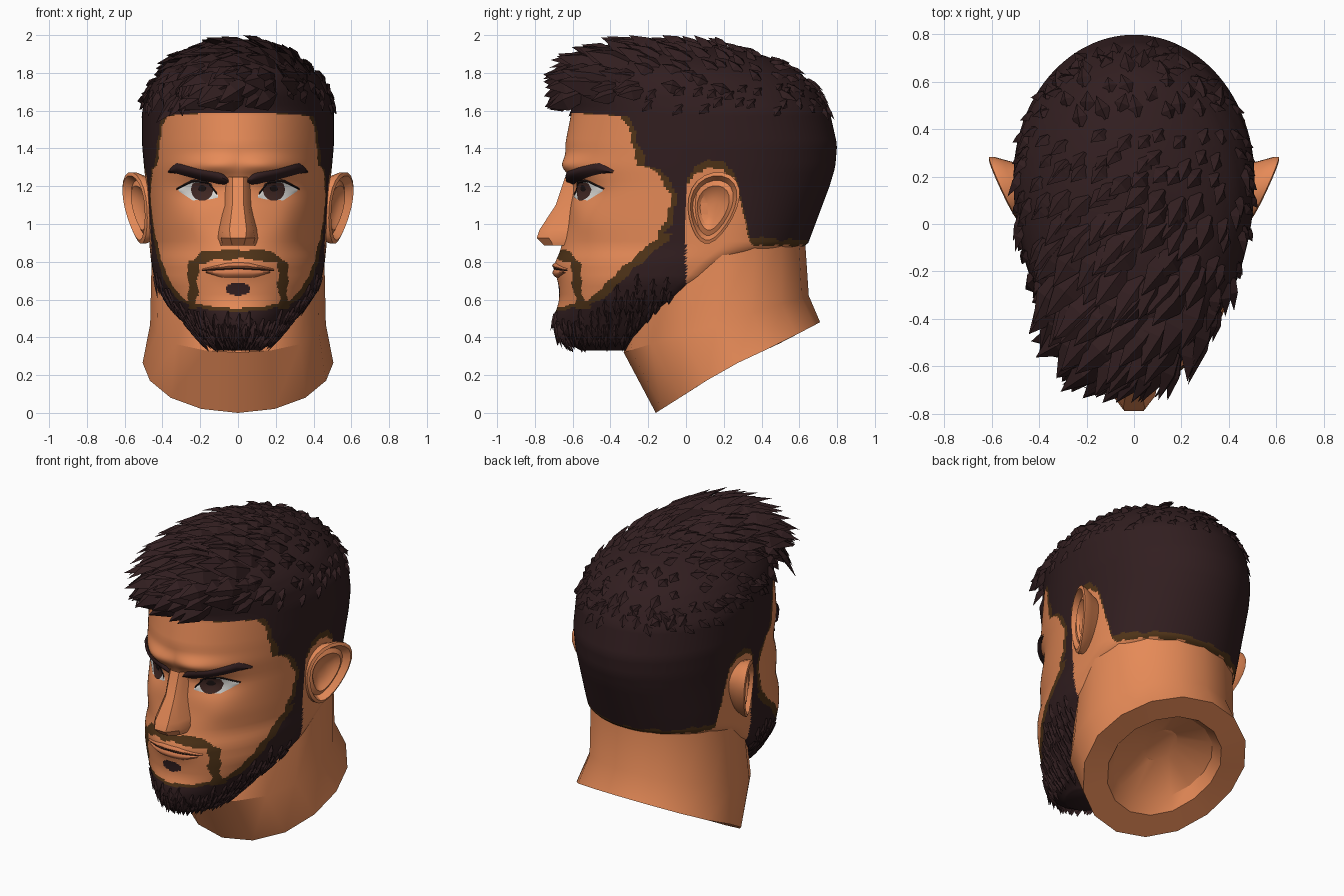
import bpy, bmesh, math, random
from mathutils import Vector
from mathutils.bvhtree import BVHTree

if "Cube" in bpy.data.objects:
    bpy.data.objects.remove(bpy.data.objects["Cube"])

random.seed(4)

def material(name, rgb):
    m = bpy.data.materials.new(name)
    m.diffuse_color = (*rgb, 1)
    m.use_nodes = True
    m.node_tree.nodes["Principled BSDF"].inputs["Base Color"].default_value = m.diffuse_color
    return m

SKIN = material("skin", (0.79, 0.255, 0.096))
HAIR = material("hair", (0.031, 0.0130, 0.0142))
STUBBLE = material("stubble", (0.080, 0.034, 0.009))
WHITE = material("eye_white", (0.75, 0.74, 0.71))
IRIS = material("iris", (0.055, 0.022, 0.018))
DARK = material("dark_line", (0.012, 0.007, 0.007))
LIP = material("lip", (0.66, 0.205, 0.082))

def make(name, bm, mats, smooth=None):
    me = bpy.data.meshes.new(name)
    bm.to_mesh(me)
    bm.free()
    for m in mats:
        me.materials.append(m)
    ob = bpy.data.objects.new(name, me)
    bpy.context.collection.objects.link(ob)
    if smooth:
        bpy.ops.object.select_all(action='DESELECT')
        bpy.context.view_layer.objects.active = ob
        ob.select_set(True)
        bpy.ops.object.shade_smooth_by_angle(angle=math.radians(smooth))
    return ob

def lerp(table, t, k=1):
    if t <= table[0][0]:
        return table[0][k]
    for a, b in zip(table, table[1:]):
        if t <= b[0]:
            return a[k] + (b[k] - a[k]) * (t - a[0]) / (b[0] - a[0])
    return table[-1][k]

def loft(rings, cap_start=True, cap_end=True):
    """Skin closed rings of points."""
    bm = bmesh.new()
    vs = [[bm.verts.new(p) for p in r] for r in rings]
    n = len(vs[0])
    for a, b in zip(vs, vs[1:]):
        for i in range(n):
            bm.faces.new((a[i], a[(i + 1) % n], b[(i + 1) % n], b[i]))
    if cap_start:
        bm.faces.new(vs[0])
    if cap_end:
        bm.faces.new(vs[-1])
    bmesh.ops.recalc_face_normals(bm, faces=bm.faces)
    return bm

# ---- head: z, front y, back y, half width, y of widest point, front exponent
HEAD = [
    (0.33, -0.54, -0.32, 0.11, -0.42, 2.0), (0.37, -0.64, -0.28, 0.19, -0.36, 2.0),
    (0.43, -0.69, -0.20, 0.245, -0.30, 2.0), (0.50, -0.70, -0.10, 0.30, -0.24, 2.0),
    (0.60, -0.67, 0.10, 0.385, -0.14, 2.1), (0.70, -0.675, 0.25, 0.44, -0.02, 2.1),
    (0.80, -0.68, 0.40, 0.46, 0.08, 2.1), (0.88, -0.66, 0.64, 0.468, 0.19, 2.1),
    (1.00, -0.63, 0.685, 0.475, 0.20, 2.2), (1.20, -0.60, 0.76, 0.487, 0.20, 2.2),
    (1.30, -0.63, 0.79, 0.497, 0.20, 2.1), (1.42, -0.64, 0.80, 0.508, 0.20, 2.0),
    (1.60, -0.605, 0.76, 0.508, 0.18, 2.0), (1.70, -0.63, 0.70, 0.48, 0.12, 2.0),
    (1.78, -0.63, 0.63, 0.43, 0.08, 2.0), (1.85, -0.57, 0.52, 0.355, 0.02, 2.0),
    (1.91, -0.43, 0.37, 0.25, -0.02, 2.0), (1.945, -0.22, 0.16, 0.10, -0.02, 2.0)]

def bump(x, z, cx, cz, sx, sz):
    return math.exp(-((abs(x) - cx) / sx) ** 2 - ((z - cz) / sz) ** 2)

CACHE = {}

def surface(a, z):
    if z not in CACHE:
        CACHE[z] = [sum(lerp(HEAD, z + d, k) for d in (-.02, 0, .02)) / 3 for k in range(1, 6)]
    yf, yb, w, yc, n = CACHE[z]
    s, c = math.sin(a), math.cos(a)
    if c <= 0:
        return Vector((w * s, yc - (yb - yc) * c, z))
    x = w * math.copysign(abs(s) ** (2 / n), s)
    y = yc + (yf - yc) * c ** (2 / n)
    y += 0.025 * bump(x, z, 0.21, 1.17, 0.11, 0.06)      # eye sockets
    y -= 0.04 * bump(x, z, 0.14, 1.31, 0.15, 0.05)       # brow ridge
    y -= 0.015 * bump(x, z, 0.27, 1.02, 0.09, 0.09)      # cheekbones
    y -= 0.018 * bump(x, z, 0.0, 0.765, 0.15, 0.06)      # mouth
    return Vector((x, y, z))

FRONT = [(.50, -.90), (.56, -.66), (.60, -.51), (.76, -.35), (.92, -.16), (1.03, -.10),
         (1.16, -.08), (1.29, -.17), (1.31, -.25), (1.51, -.31), (1.57, -.34), (1.61, -.90)]
BACK = [(0, 1.19), (.04, 1.26), (.10, 1.295), (.18, 1.295), (.25, 1.25), (.28, 1.16),
        (.34, .89), (.9, .87)]

def zone(p):
    """0 skin, 1 hair, 2 stubble."""
    x, y, z = abs(p.x), p.y, p.z
    wave = 0.006 * math.sin(40 * p.x + 55 * z) + 0.004 * math.sin(90 * y)
    if y < -0.3 and z < 0.9:
        top = 0.865 - 3 * max(0, x - 0.11) ** 2 + wave
        if (x / 0.065) ** 2 + ((z - 0.655) / 0.033) ** 2 < 1:
            return 1
        if (x < 0.265 and top - 0.055 < z < top) or (0.215 < x + wave < 0.265 and 0.55 < z < top):
            return 2
    d = y - lerp(FRONT, z) + wave
    if y > 0:
        d = min(d, z - lerp(BACK, y) + wave)
    return 0 if d < 0 else 2 if d < (0.07 if z < 0.95 and y < 0 else 0.035) else 1

SEG, ROWS = 320, 190
bm = loft([[surface(2 * math.pi * i / SEG, 0.33 + 1.615 * j / ROWS) for i in range(SEG)]
           for j in range(ROWS + 1)])
for f in bm.faces:
    f.material_index = zone(f.calc_center_median())
TREE = BVHTree.FromBMesh(bm)
make("head", bm, [SKIN, HAIR, STUBBLE], 50)

# ---- neck: slanted open collar with a hollow underside
BASE = [(-.16, 0), (.03, .12), (.2, .23), (.5, .37), (.71, .48)]

def neck_ring(cy, rx, ry, height, n=16):
    pts = []
    for i in range(n):
        a = 2 * math.pi * i / n
        y = cy - ry * math.cos(a)
        pts.append((rx * math.sin(a), y, height(y)))
    return pts

base = lambda y: lerp(BASE, y)
bm = loft([neck_ring(.24, .10, .10, lambda y: base(y) + .16),
           neck_ring(.26, .31, .26, lambda y: base(y) + .07),
           neck_ring(.275, .35, .31, base),
           neck_ring(.275, .505, .435, base),
           neck_ring(.16, .465, .49, lambda y: .32 + .306 * (y + .33)),
           neck_ring(.20, .455, .43, lambda y: .92)])
make("neck", bm, [SKIN], 25)

# ---- nose: rows of ridge, side and cheek points, mirrored
NOSE = [(1.25, .03, -.64, .055, -.61, .075, -.55), (1.10, .03, -.69, .055, -.655, .085, -.55),
        (.97, .045, -.775, .08, -.72, .11, -.58), (.925, .04, -.79, .09, -.725, .115, -.58),
        (.885, .03, -.75, .08, -.70, .105, -.58), (.89, .03, -.60, .07, -.60, .09, -.58)]
bm = bmesh.new()
rows = []
for z, *q in NOSE:
    half = [(q[i], q[i + 1], z) for i in (4, 2, 0)]
    rows.append([bm.verts.new((-x, y, z)) for x, y, z in half] +
                [bm.verts.new(p) for p in reversed(half)])
for a, b in zip(rows, rows[1:]):
    for i in range(5):
        bm.faces.new((a[i], b[i], b[i + 1], a[i + 1]))
make("nose", bm, [SKIN], 30)

# ---- face details: domed strips of (x, top z, bottom z) laid on the head
def strip(name, cols, mat, lift, dome=0.0, side=1, nx=14, nz=5):
    bm = bmesh.new()
    grid = []
    for i in range(nx + 1):
        x = cols[0][0] + (cols[-1][0] - cols[0][0]) * i / nx
        top, bot = lerp(cols, x, 1), lerp(cols, x, 2)
        col = []
        for j in range(nz + 1):
            z = bot + (top - bot) * j / nz
            hit = TREE.ray_cast(Vector((side * x, -2, z)), Vector((0, 1, 0)))[0]
            col.append(bm.verts.new((side * x, hit.y - lift - dome * math.sin(math.pi * j / nz), z)))
        grid.append(col)
    for a, b in zip(grid, grid[1:]):
        for j in range(nz):
            f = bm.faces.new((a[j], b[j], b[j + 1], a[j + 1]))
            f.normal_update()
            if f.normal.y > 0:
                f.normal_flip()
    make(name, bm, [mat], 40)

EYE = [(.105, 1.15, 1.14), (.15, 1.215, 1.13), (.24, 1.228, 1.125), (.315, 1.185, 1.175)]
LID = [(.11, 1.165, 1.152), (.16, 1.226, 1.214), (.24, 1.236, 1.222), (.325, 1.19, 1.18)]
BROW = [(.05, 1.235, 1.215), (.08, 1.268, 1.208), (.20, 1.288, 1.232), (.33, 1.325, 1.268), (.37, 1.28, 1.272)]

def disc(cx, cz, r, top):
    return [(cx + r * math.sin(t), min(cz + r * math.cos(t), top), cz - r * math.cos(t))
            for t in [math.pi * (k / 10 - 0.5) for k in range(11)]]

for s, tag in ((1, "left"), (-1, "right")):
    strip("eye_white_" + tag, EYE, WHITE, .004, .004, s)
    strip("iris_" + tag, disc(.19, 1.183, .06, 1.218), IRIS, .008, .004, s)
    strip("pupil_" + tag, disc(.19, 1.185, .022, 1.215), DARK, .010, .004, s)
    strip("eyelid_" + tag, LID, DARK, .008, .006, s)
    strip("eyebrow_" + tag, BROW, HAIR, .004, .025, s)
strip("lower_lip", [(-.17, .752, .742), (-.08, .762, .715), (.08, .762, .715), (.17, .752, .742)], LIP, .001, .014)
strip("upper_lip", [(-.19, .762, .752), (-.05, .795, .765), (.05, .795, .765), (.19, .762, .752)], LIP, .001, .012)
strip("mouth_line", [(-.19, .756, .751), (0, .768, .762), (.19, .756, .751)], DARK, .005)

# ---- ears: egg-shaped rings with a raised rim and hollow centre, leaning out at the top
def ear_ring(scale, dx, side, n=22):
    pts = []
    for i in range(n):
        a = 2 * math.pi * i / n
        u = scale * math.cos(a) * 0.13 * (1 + 0.28 * math.sin(a)) + 0.03 * scale * math.sin(a)
        v = 0.19 * scale * math.sin(a)
        pts.append((side * (0.535 + 0.45 * u + 0.08 * v + dx), 0.14 + u, 1.085 + v))
    return pts

for s, tag in ((1, "left"), (-1, "right")):
    prof = [(.7, -.15), (.92, -.05), (1, -.015), (1, .005), (.9, .012), (.77, -.025),
            (.62, -.012), (.5, -.03), (.25, -.045)]
    make("ear_" + tag, loft([ear_ring(k, d, s) for k, d in prof]), [SKIN], 25)

# ---- hair locks: ridged leaf shapes combed over the surface
def lock(bm, p, n, direction, length, width, lift):
    t = direction - n * direction.dot(n)
    if t.length < 0.05:
        return
    t.normalize()
    s = t.cross(n)
    m = 0.4 * lift
    local = [(0, -.35 * width, -.02), (0, .35 * width, -.02), (0, 0, .010),
             (.45 * length, -.5 * width, m - .005), (.45 * length, .5 * width, m - .005),
             (.4 * length, 0, m + .2 * width), (length, 0, .9 * lift)]
    vs = []
    for a, b, c in local:
        q = p + t * a + s * b + n * c
        vs.append(bm.verts.new((q.x, max(q.y, -.755), min(q.z, 2.0))))
    for f in ((0, 2, 5, 3), (2, 1, 4, 5), (3, 5, 6), (5, 4, 6), (0, 3, 4, 1), (3, 6, 4)):
        bm.faces.new([vs[i] for i in f])

bm = bmesh.new()
jit = lambda r: random.uniform(-r, r)
for i in range(12):
    for j in range(16):
        x, y = -.46 + .084 * i + jit(.03), -.60 + .082 * j + jit(.035)
        p, n = TREE.ray_cast(Vector((x, y, 3)), Vector((0, 0, -1)))[:2]
        if p is None or p.z < 1.64:
            continue
        f = min(1, max(0, (.35 - y) / .7)) * (1 if abs(x) < .33 else .3)
        d = Vector((-.85 + jit(.25), -1, -.1)) if y < .4 else Vector((jit(.5), 1, -.3))
        lock(bm, p, n, d, .09 + .17 * f + jit(.02), .065 + .075 * f, .016 + .04 * f + jit(.012))
# fringe and temple locks
for z in (1.70, 1.75, 1.80):
    for k in range(12):
        p, n = TREE.find_nearest(surface(-1.05 + 2.1 * k / 11 + jit(.06), z + jit(.015)))[:2]
        mid = abs(p.x) < .28
        lock(bm, p, n, Vector((-1 + jit(.3), -.6, -.5)), (.19 if mid else .12) + jit(.03),
             .12 if mid else .09, (.10 if mid else .03) + jit(.02))
# short locks on the sides
for z in (1.64, 1.71):
    for k in range(26):
        p, n = TREE.find_nearest(surface(1.2 + 3.9 * k / 25 + jit(.08), z + jit(.03)))[:2]
        lock(bm, p, n, Vector((jit(.3), -.5, -.6)), .08, .055, .012)
bmesh.ops.recalc_face_normals(bm, faces=bm.faces)
make("hair_locks", bm, [HAIR])

# ---- beard strands on the jaw and chin
bm = bmesh.new()
for z in (.42, .48, .54, .60, .66, .73):
    for k in range(38):
        q = surface(-1.6 + 3.2 * k / 37 + jit(.04), z + jit(.02))
        if zone(q) != 1 or q.y > -.08 or (abs(q.x) < .1 and z > .56):
            continue
        p, n = TREE.find_nearest(q)[:2]
        lock(bm, p, n, Vector((-.4 * q.x, -.1, -1)), .10 + jit(.02), .04, .003)
bmesh.ops.recalc_face_normals(bm, faces=bm.faces)
make("beard_strands", bm, [HAIR])
